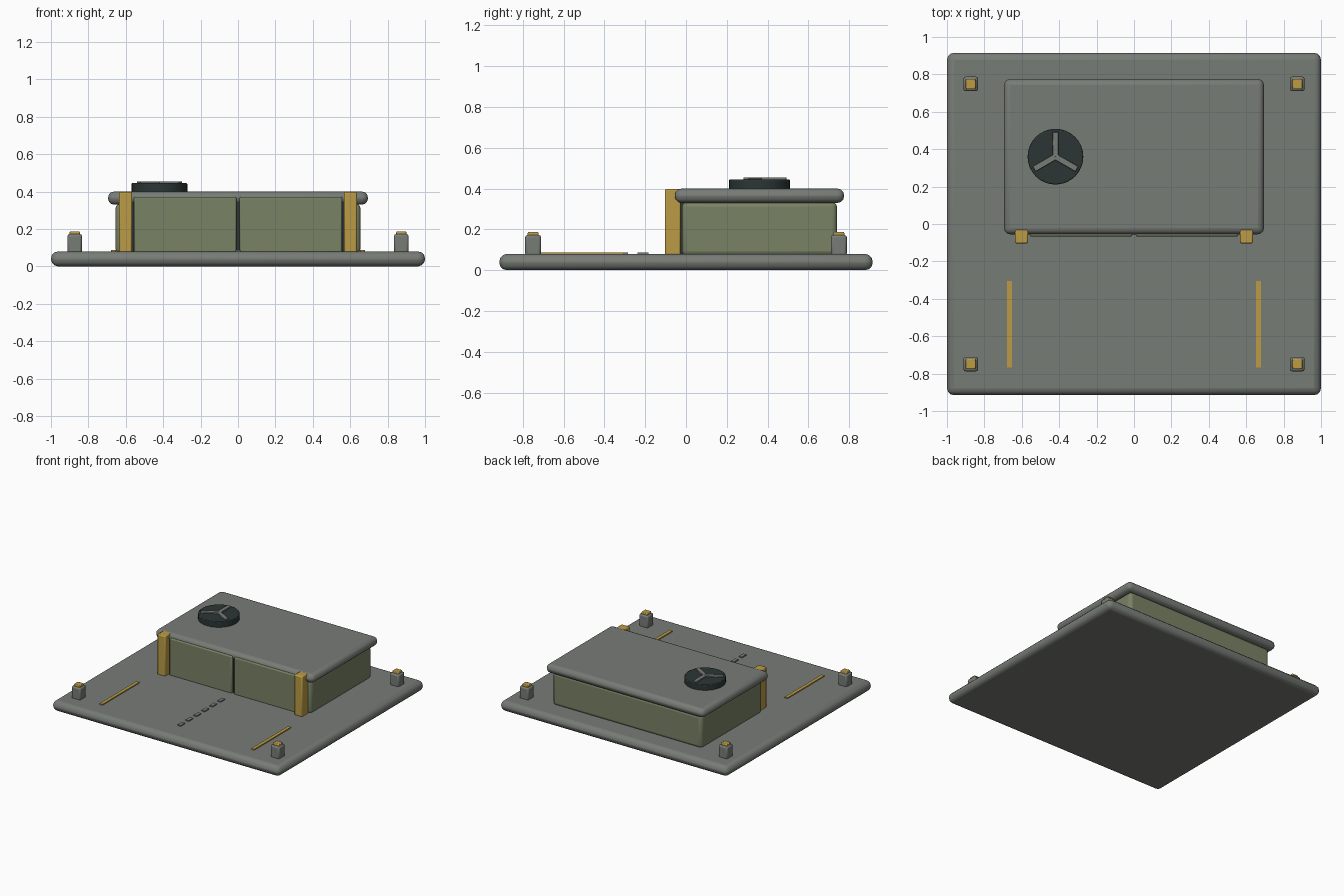
import bpy, math

if "Cube" in bpy.data.objects:
    bpy.data.objects.remove(bpy.data.objects["Cube"])


def material(name, colour):
    m = bpy.data.materials.new(name)
    m.diffuse_color = (*colour, 1)
    m.use_nodes = True
    m.node_tree.nodes["Principled BSDF"].inputs["Base Color"].default_value = m.diffuse_color
    return m


GREY = material("panel grey", (0.185, 0.20, 0.18))
GREEN = material("olive green", (0.19, 0.225, 0.13))
GOLD = material("warm gold", (0.50, 0.33, 0.06))
DARK = material("dark slate", (0.025, 0.036, 0.036))


def finish(ob, name, mat, bevel=0, segments=2):
    ob.name = name
    ob.data.materials.append(mat)
    if bevel:
        mod = ob.modifiers.new("bevel", 'BEVEL')
        mod.width = bevel
        mod.segments = segments
    bpy.ops.object.shade_smooth_by_angle(angle=math.radians(35))
    return ob


def box(name, x, y, z, mat, bevel=0, segments=2):
    """Box from (min, max) ranges on each axis."""
    ranges = (x, y, z)
    bpy.ops.mesh.primitive_cube_add(size=1, location=[(a + b) / 2 for a, b in ranges])
    ob = bpy.context.object
    ob.scale = [b - a for a, b in ranges]
    bpy.ops.object.transform_apply(location=False, rotation=False, scale=True)
    return finish(ob, name, mat, bevel, segments)


def around(c, half):
    return (c - half, c + half)


# Ground slab
box("base_slab", (-1, 1), (-0.915, 0.915), (0, 0.08), GREY, 0.038, 3)

# Building with overhanging roof
box("main_body", (-0.655, 0.655), (-0.02, 0.74), (0.07, 0.335), GREEN, 0.025, 3)
box("roof", (-0.695, 0.695), (-0.055, 0.775), (0.33, 0.40), GREY, 0.033, 3)

# Front doors with a dark seam backing
box("door_backing", (-0.57, 0.57), (-0.05, -0.01), (0.075, 0.365), DARK)
for s, side in ((-1, "left"), (1, "right")):
    box(f"door_{side}", around(s * 0.283, 0.274), (-0.067, -0.03), (0.075, 0.372), GREEN, 0.008)
    # Gold door pillar and ground guide strip
    box(f"pillar_{side}", around(s * 0.601, 0.035), (-0.104, -0.026), (0.075, 0.398), GOLD, 0.008)
    box(f"guide_strip_{side}", around(s * 0.666, 0.013), (-0.766, -0.305), (0.075, 0.088), GOLD)
    # Corner bollards with gold caps
    for t, end in ((-1, "front"), (1, "back")):
        x, y = s * 0.873, t * 0.749
        box(f"bollard_{end}_{side}", around(x, 0.039), around(y, 0.039), (0.07, 0.173), GREY, 0.012)
        box(f"bollard_cap_{end}_{side}", around(x, 0.027), around(y, 0.027), (0.165, 0.187), GOLD, 0.005)

# Centre line dashes
for i in range(6):
    box(f"centre_dash_{i + 1}", around(0, 0.014), around(-0.21 - i * 0.1, 0.027), (0.075, 0.088), GREY)

# Roof vent: drum with three radial blades
VX, VY = -0.42, 0.36
bpy.ops.mesh.primitive_cylinder_add(vertices=32, radius=0.149, depth=0.055, location=(VX, VY, 0.4175))
finish(bpy.context.object, "vent_drum", DARK, 0.005)
for i in range(3):
    a = math.radians(90 + 120 * i)
    blade = box(f"vent_blade_{i + 1}", (-0.066, 0.066), (-0.016, 0.016), (0.44, 0.455), GREY, 0.003)
    blade.rotation_euler.z = a
    blade.location.x = VX + 0.066 * math.cos(a)
    blade.location.y = VY + 0.066 * math.sin(a)
